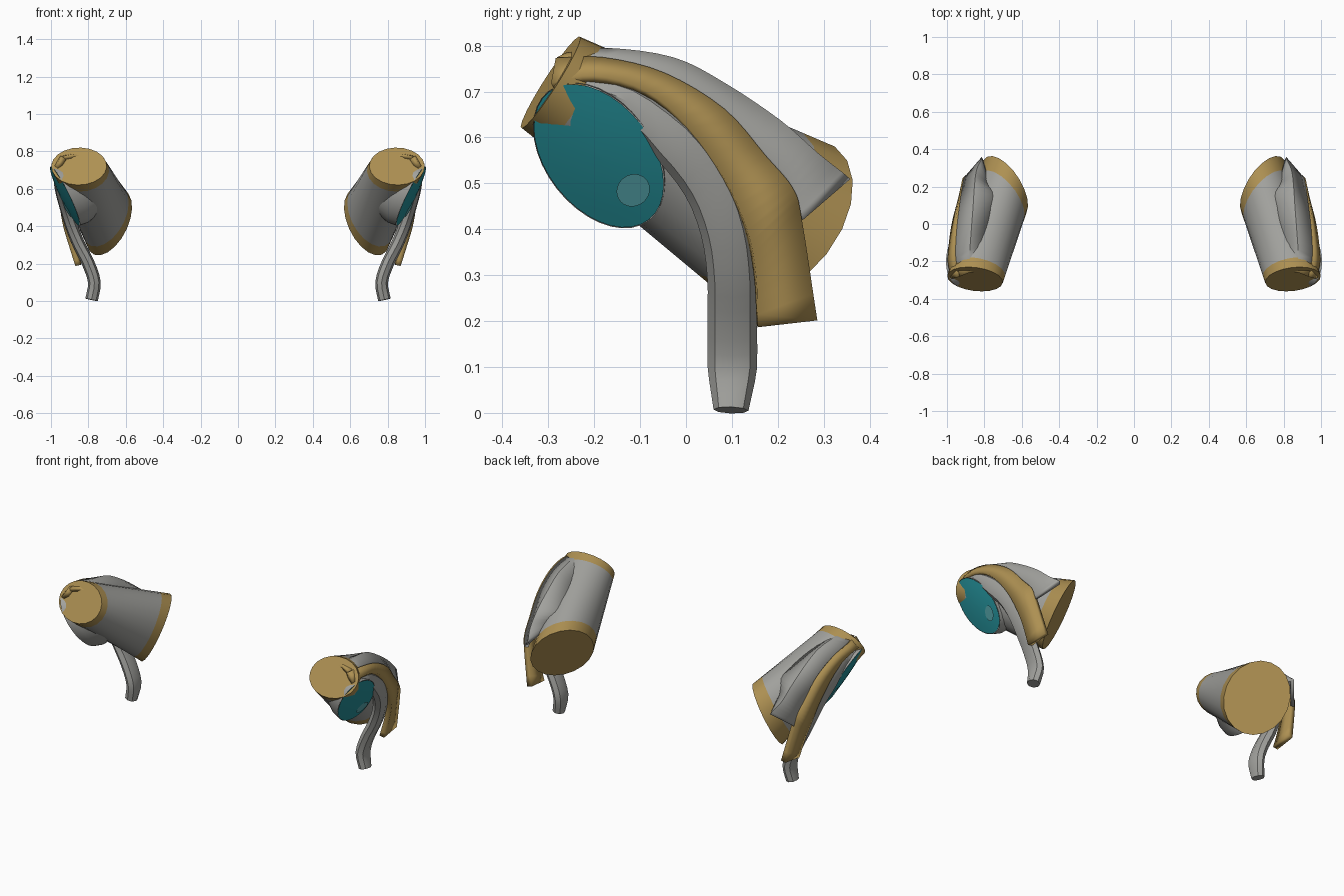
import bpy, bmesh, math
from mathutils import Vector as V

cube = bpy.data.objects.get("Cube")
if cube:
    bpy.data.objects.remove(cube)


def material(name, r, g, b):
    m = bpy.data.materials.new(name)
    m.use_nodes = True
    m.diffuse_color = (r, g, b, 1)
    m.node_tree.nodes["Principled BSDF"].inputs["Base Color"].default_value = (r, g, b, 1)
    return m


GREY = material("warm grey", .36, .36, .34)
GOLD = material("dull gold", .42, .28, .085)
TEAL = material("teal", .018, .28, .32)
PALE = material("pale teal", .09, .37, .40)


def spline(points, steps):
    """Smooth path through the points."""
    pts = [V(p) for p in points]
    ext = [2 * pts[0] - pts[1]] + pts + [2 * pts[-1] - pts[-2]]
    out = []
    for i in range(len(pts) - 1):
        a, b, c, d = ext[i:i + 4]
        for k in range(steps):
            t = k / steps
            out.append(b + (c - a) * t / 2 + (a - 2.5 * b + 2 * c - d / 2) * t * t
                       + (1.5 * (b - c) + (d - a) / 2) * t ** 3)
    return out + [pts[-1]]


def loft(name, rows, mats, rule=None, closed=True, caps=(True, True), thick=0):
    """Skin a list of rows, colour faces by a rule, and mirror to both sides."""
    bm = bmesh.new()
    vs = [[bm.verts.new(p) for p in row] for row in rows]
    n = len(rows[0])
    for i, (a, b) in enumerate(zip(vs, vs[1:])):
        for j in range(n if closed else n - 1):
            k = (j + 1) % n
            f = bm.faces.new((a[j], a[k], b[k], b[j]))
            if rule:
                f.material_index = rule(i / (len(rows) - 1), f.calc_center_median())
    for use, ring, t in ((caps[0], vs[0], 0), (caps[1], vs[-1], 1)):
        if use:
            f = bm.faces.new(ring)
            if rule:
                f.material_index = rule(t, f.calc_center_median())
    bmesh.ops.recalc_face_normals(bm, faces=bm.faces)
    mesh = bpy.data.meshes.new(name)
    bm.to_mesh(mesh)
    bm.free()
    for m in mats:
        mesh.materials.append(m)
    ob = bpy.data.objects.new(name, mesh)
    bpy.context.collection.objects.link(ob)
    bpy.ops.object.select_all(action='DESELECT')
    ob.select_set(True)
    bpy.context.view_layer.objects.active = ob
    bpy.ops.object.shade_smooth_by_angle(angle=math.radians(40))
    if thick:
        s = ob.modifiers.new("Thickness", 'SOLIDIFY')
        s.thickness, s.offset = thick, 0
    ob.modifiers.new("Mirror", 'MIRROR').use_mirror_merge = False
    return ob


def ring(c, u, v, n):
    return [c + u * math.cos(math.tau * k / n) + v * math.sin(math.tau * k / n) for k in range(n)]


# Skewed barrel between the small front rim and the large rear rim
front = [V(p) for p in ((.85, -.295, .72), (.148, .02, .005), (-.01, .062, .1))]
rear = [V(p) for p in ((.69, .2, .42), (.115, .14, -.02), (-.045, .085, .175))]
STEPS = 32
rows = [ring(*[a.lerp(b, i / STEPS) for a, b in zip(front, rear)], 20) for i in range(STEPS + 1)]
loft("barrel", rows, [GREY, GOLD], lambda t, c: int(t < .07 or t > .86))


# Oval side lens lying on a slanted plane, with a skirt running into the barrel
def lens_ring(y, z, long, short, scale, lift):
    pts = []
    for k in range(36):
        a = math.tau * k / 36
        p, q = long * scale * math.cos(a), short * scale * math.sin(a)
        py, pz = y + .62 * p + .79 * q, z - .79 * p + .62 * q
        pts.append(V((.655 + .2 * py + .55 * pz + lift, py, pz)))
    return pts


def dome(scale):
    return .012 * (1 - scale * scale)


rows = [lens_ring(-.19, .56, .176, .114, s, dome(s)) for s in (.05, .3, .55, .8, 1)]
loft("side_lens", rows, [TEAL], caps=(True, False))
rows = [lens_ring(-.19, .56, .178, .116, 1, 0), lens_ring(-.18, .57, .178, .116, .95, -.06),
        lens_ring(-.16, .59, .178, .116, .7, -.16)]
loft("lens_housing", rows, [GREY], caps=(False, True))
rows = [lens_ring(-.115, .485, .034, .037, s, .014) for s in (.1, 1)]
loft("lens_spot", rows, [PALE], caps=(True, False))

# Guide curves of the outer shell, from front to back
stripe_low = [(.965, -.29, .71), (.985, -.2, .725), (.975, -.09, .695), (.96, 0, .62),
              (.94, .08, .51), (.92, .13, .4), (.89, .15, .3), (.855, .155, .19)]
stripe_high = [(.93, -.28, .765), (.95, -.18, .765), (.945, -.05, .735), (.93, .08, .66),
               (.915, .17, .56), (.905, .23, .49), (.895, .25, .42), (.85, .285, .205)]
crest = [(.88, -.26, .775), (.88, -.17, .785), (.87, -.03, .765), (.86, .08, .71),
         (.85, .2, .63), (.84, .28, .56), (.81, .35, .505)]
inner_edge = [(.8, -.25, .76), (.8, -.15, .75), (.78, -.02, .71), (.76, .08, .67),
              (.74, .16, .63), (.77, .2, .58), (.79, .25, .54)]


def strip(*guides):
    return list(zip(*[spline(g, 4) for g in guides]))


loft("shell_stripe", strip(stripe_low, stripe_high), [GOLD], closed=False,
     caps=(False, False), thick=.03)
loft("shell_top", strip(stripe_high[:-1], crest, inner_edge), [GREY, GOLD],
     lambda t, c: int(c.y < -.2), closed=False, caps=(False, False), thick=.02)

# Flattened arm that follows the stripe and drops to the foot
path = spline([(.955, -.22, .71), (.955, -.13, .68), (.945, -.03, .595), (.92, .045, .5),
               (.89, .085, .4), (.85, .1, .3), (.8, .101, .2), (.768, .101, .1),
               (.783, .098, .006)], 3)
rows = []
for i, p in enumerate(path):
    d = (path[min(i + 1, len(path) - 1)] - path[max(i - 1, 0)]).normalized()
    wide = V((0, -d.z, d.y)).normalized()
    thin = d.cross(wide).normalized()
    t = i / (len(path) - 1)
    w = .02 + .034 * min(1, t * 4) if t < .9 else .052 - .14 * (t - .9)
    rows.append(ring(p, wide * w, thin * .034, 8))
loft("arm", rows, [GREY])
